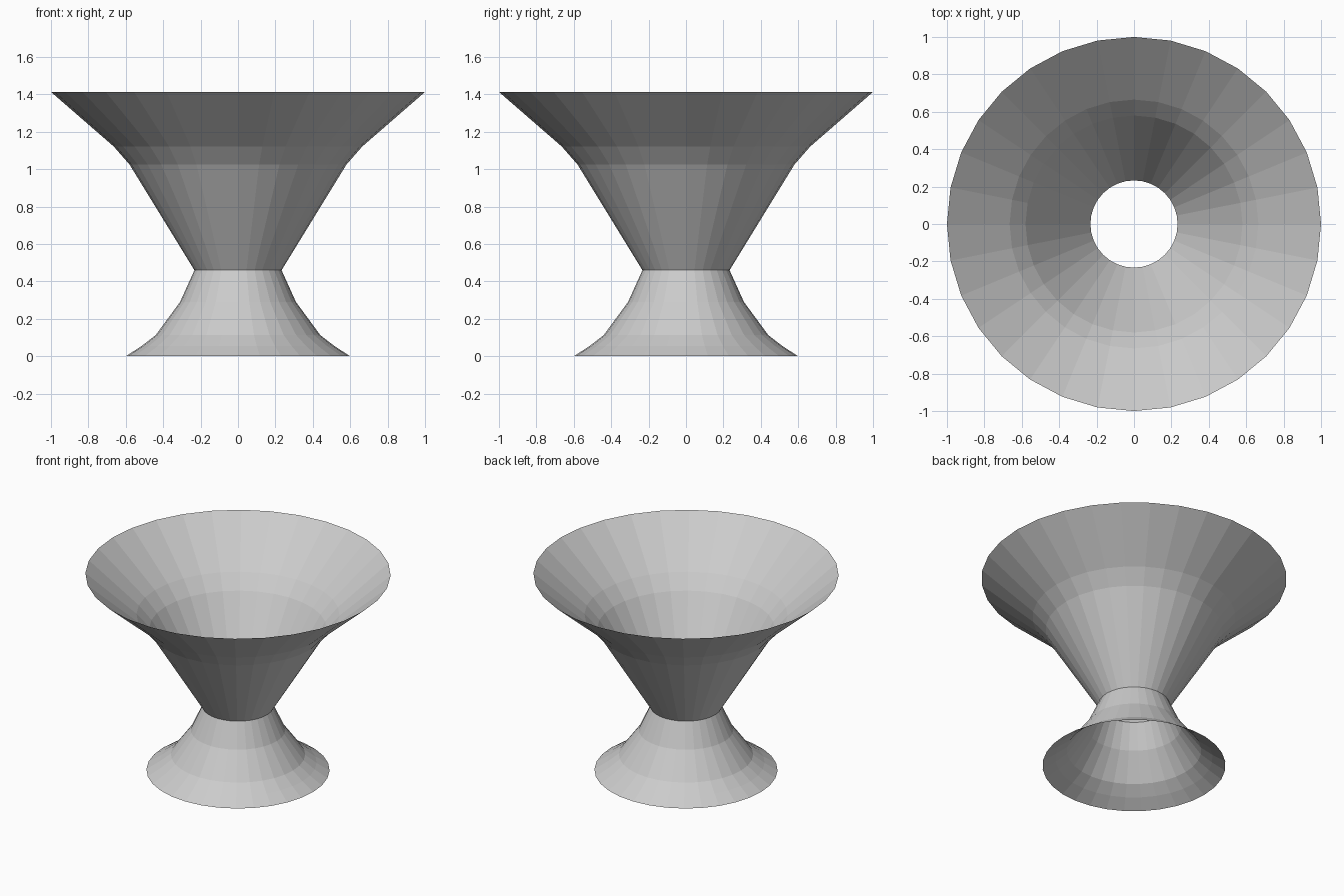
import bpy, bmesh
from math import cos, sin, tau

if "Cube" in bpy.data.objects:
    bpy.data.objects.remove(bpy.data.objects["Cube"])

SIDES = 32

def lathe(name, profile):
    """Open surface of revolution from (radius, height) points, bottom to top."""
    bm = bmesh.new()
    rings = [[bm.verts.new((r * cos(tau * i / SIDES), r * sin(tau * i / SIDES), z))
              for i in range(SIDES)] for r, z in profile]
    for low, high in zip(rings, rings[1:]):
        for i in range(SIDES):
            j = (i + 1) % SIDES
            bm.faces.new((low[i], low[j], high[j], high[i]))
    mesh = bpy.data.meshes.new(name)
    bm.to_mesh(mesh)
    bm.free()
    obj = bpy.data.objects.new(name, mesh)
    bpy.context.collection.objects.link(obj)
    return obj

# Flared foot, open at both ends
lathe("foot", [(0.6, 0), (0.515, 0.055), (0.44, 0.113), (0.31, 0.29), (0.233, 0.46)])

# Wide funnel bowl, open at both ends
lathe("bowl", [(0.233, 0.46), (0.58, 1.025), (0.665, 1.122), (1.0, 1.413)])
